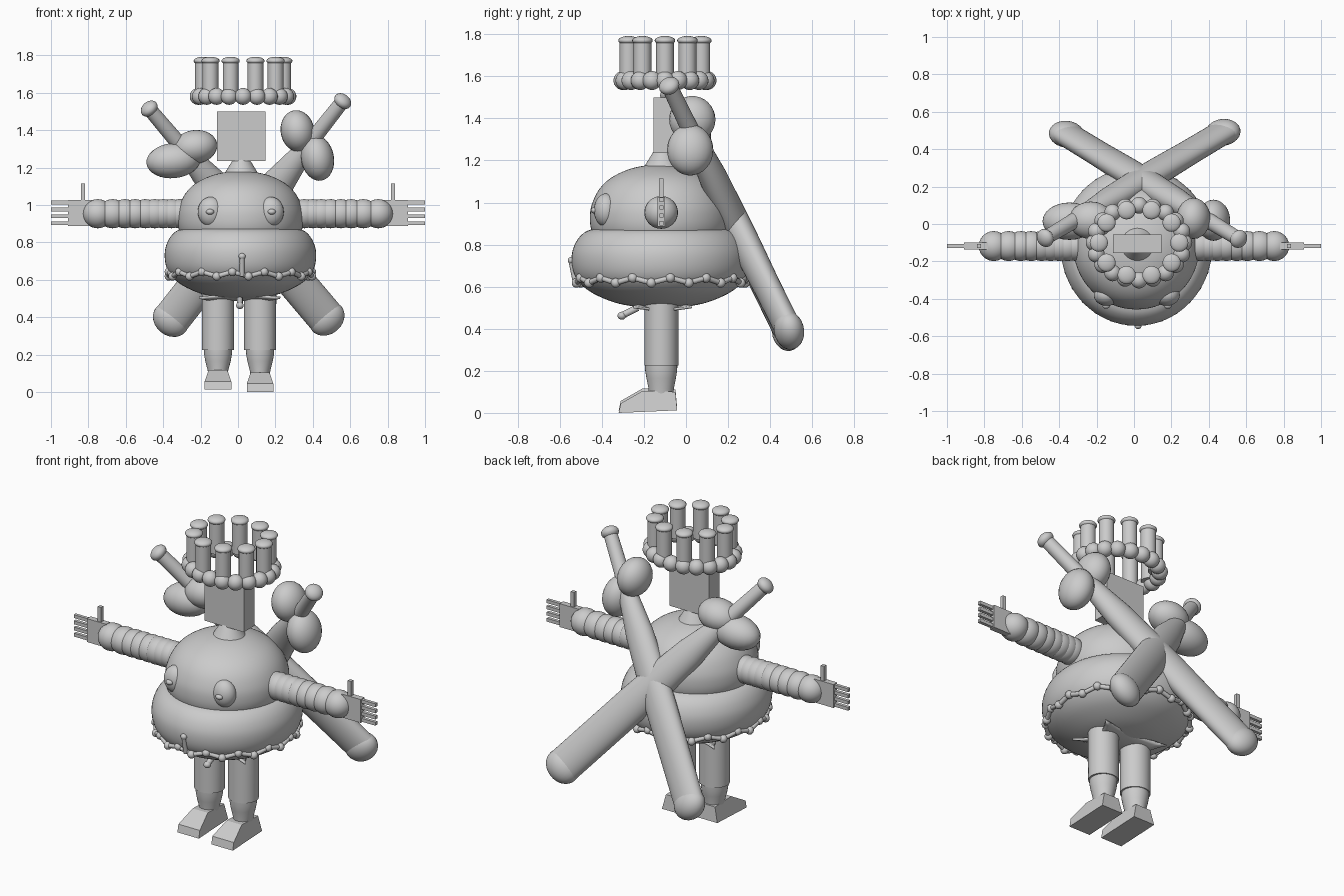
import bpy, bmesh, math
from mathutils import Matrix, Vector

old = bpy.data.objects.get("Cube")
if old:
    bpy.data.objects.remove(old, do_unlink=True)

GREY = (0.6, 0.6, 0.6, 1)
mat = bpy.data.materials.new("plain grey")
mat.use_nodes = True
mat.diffuse_color = GREY
mat.node_tree.nodes["Principled BSDF"].inputs["Base Color"].default_value = GREY

CX, CY = 0.013, -0.12   # body axis


def finish(name, bm, angle=40):
    bmesh.ops.recalc_face_normals(bm, faces=bm.faces)
    me = bpy.data.meshes.new(name)
    bm.to_mesh(me)
    bm.free()
    me.materials.append(mat)
    me.shade_smooth()
    me.set_sharp_from_angle(angle=math.radians(angle))
    ob = bpy.data.objects.new(name, me)
    bpy.context.collection.objects.link(ob)
    return ob


def add_ball(bm, loc, radii, tilt=0, seg=24):
    m = (Matrix.Translation(loc) @ Matrix.Rotation(math.radians(tilt), 4, 'Y')
         @ Matrix.Diagonal((*radii, 1)))
    bmesh.ops.create_uvsphere(bm, u_segments=seg, v_segments=seg * 2 // 3, radius=1, matrix=m)


def add_box(bm, lo, hi):
    lo, hi = Vector(lo), Vector(hi)
    m = Matrix.Translation((lo + hi) / 2) @ Matrix.Diagonal((*(hi - lo), 1))
    bmesh.ops.create_cube(bm, size=1, matrix=m)


def smooth_path(pts, steps=4):
    """Catmull-Rom refinement of a profile."""
    p = [Vector(q) for q in pts]
    p = [p[0]] + p + [p[-1]]
    out = []
    for a, b, c, d in zip(p, p[1:], p[2:], p[3:]):
        for i in range(steps):
            t = i / steps
            out.append(0.5 * (2 * b + (c - a) * t + (2 * a - 5 * b + 4 * c - d) * t * t
                              + (3 * b - a - 3 * c + d) * t ** 3))
    return out + [p[-1]]


def add_lathe(bm, profile, matrix=Matrix(), seg=40):
    """Rings of (x radius, y radius, height), closed at both ends."""
    rings = []
    for rx, ry, h in profile:
        rx, ry = max(rx, 0.001), max(ry, 0.001)
        rings.append([bm.verts.new(matrix @ Vector((rx * math.cos(a), ry * math.sin(a), h)))
                      for a in (math.tau * k / seg for k in range(seg))])
    for r, s in zip(rings, rings[1:]):
        for k in range(seg):
            j = (k + 1) % seg
            bm.faces.new((r[k], r[j], s[j], s[k]))
    bm.faces.new(rings[0])
    bm.faces.new(rings[-1])


def add_rod(bm, a, b, ra, rb=None, seg=20):
    a, b = Vector(a), Vector(b)
    m = Matrix.Translation(a) @ (b - a).to_track_quat('Z', 'Y').to_matrix().to_4x4()
    rb = ra if rb is None else rb
    add_lathe(bm, [(ra, ra, 0), (rb, rb, (b - a).length)], m, seg)


# belly and chest
def body_part(name, pts, squash):
    bm = bmesh.new()
    prof = [(r * squash, r, z) for r, z in smooth_path(pts)]
    add_lathe(bm, prof, Matrix.Translation((CX, CY, 0)), 64)
    return finish(name, bm)


body_part("belly", [(0, .495), (.12, .505), (.22, .525), (.32, .567), (.38, .612), (.412, .66),
                    (.424, .72), (.417, .78), (.385, .838), (.33, .872), (.2, .89), (0, .9)], .955)
body_part("chest", [(.3, .8), (.33, .87), (.337, .93), (.328, .99), (.295, 1.06), (.24, 1.115),
                    (.16, 1.155), (.08, 1.175), (0, 1.18)], 1)

# breasts
bm = bmesh.new()
for x in (-.145, .175):
    add_ball(bm, (x, -.38, .963), (.07, .058, .08))
    add_ball(bm, (x * 1.03, -.435, .963), (.022, .018, .015), seg=12)
finish("breasts", bm)

# neck and block head
bm = bmesh.new()
add_rod(bm, (.018, -.11, 1.16), (.018, -.11, 1.25), .095, .04, 32)
finish("neck", bm)
bm = bmesh.new()
add_box(bm, (-.113, -.155, 1.235), (.147, -.055, 1.5))
finish("head", bm)

# floating crown of posts on a bead ring
bm = bmesh.new()
for k in range(20):
    a = math.tau * k / 20
    add_ball(bm, (.027 + .24 * math.cos(a), -.1 + .2 * math.sin(a), 1.58), (.045, .045, .045), seg=20)
finish("crown_beads", bm)
bm = bmesh.new()
for k in range(10):
    a = math.tau * k / 10
    x, y = .027 + .215 * math.cos(a), -.1 + .182 * math.sin(a)
    add_rod(bm, (x, y, 1.58), (x, y, 1.77), .042, seg=24)
    add_ball(bm, (x, y, 1.77), (.049, .049, .022), seg=20)
finish("crown_posts", bm)

# arms of overlapping balls, flat hands
ARM = (.31, .355, .4, .445, .495, .55, .605, .67, .75)
for side, s in (("left", 1), ("right", -1)):
    bm = bmesh.new()
    for x in ARM:
        add_ball(bm, (s * x, -.118, .953), (.08, .08, .078))
    finish(side + "_arm", bm)
    bm = bmesh.new()
    parts = [((.78, -.135, .887), (.908, -.1, 1.027)), ((.818, -.129, 1.0), (.84, -.107, 1.115))]
    for k in range(4):
        z = .892 + k * .037
        parts.append(((.9, -.127, z), (1, -.108, z + .02)))
    for lo, hi in parts:
        xs = sorted((s * lo[0], s * hi[0]))
        add_box(bm, (xs[0], *lo[1:]), (xs[1], *hi[1:]))
    finish(side + "_hand", bm)

# bead belt: cord, paired knobs
bm = bmesh.new()
N = 28
ring = [Vector((CX + .385 * math.cos(a), CY + .403 * math.sin(a), .63 + .012 * (-1) ** k))
        for k, a in ((k, math.tau * (k + .5) / N) for k in range(N))]
for k, p in enumerate(ring):
    add_ball(bm, p, (.023, .023, .023), seg=14)
    add_rod(bm, p, ring[(k + 1) % N], .013, seg=10)
finish("bead_belt", bm)

# front pin on the belt and small peg below
bm = bmesh.new()
add_rod(bm, (.022, -.525, .62), (.022, -.545, .72), .013, seg=12)
add_ball(bm, (.022, -.545, .725), (.019, .017, .017), seg=14)
finish("belt_pin", bm)
bm = bmesh.new()
add_rod(bm, (.01, -.23, .5), (.01, -.305, .462), .016, seg=12)
add_ball(bm, (.01, -.305, .462), (.021, .021, .019), seg=14)
finish("lower_peg", bm)

# loincloth: thin saddle plate with hollow edges
bm = bmesh.new()
bmesh.ops.create_grid(bm, x_segments=12, y_segments=12, size=1)
for v in bm.verts:
    u, w = v.co.x, v.co.y
    v.co = (.009 + .218 * u * (.72 + .28 * w * w), -.112 + .137 * w * (.72 + .28 * u * u),
            .497 + .025 * w * w * (1 - u * u) + .012 * u * u * w * w)
cloth = finish("loincloth", bm)
sol = cloth.modifiers.new("thickness", 'SOLIDIFY')
sol.thickness = .012

# legs and wedge feet
FOOT = [(-.32, 0), (-.31, .045), (-.205, .105), (-.05, .1), (-.042, .012)]
for side, x, lift in (("left", .118, 0), ("right", -.107, .012)):
    bm = bmesh.new()
    add_lathe(bm, [(.085, .081, .225), (.087, .081, .55)], Matrix.Translation((x, -.117, 0)), 32)
    finish(side + "_thigh", bm)
    bm = bmesh.new()
    add_lathe(bm, [(.05, .058, .07), (.055, .06, .115), (.068, .07, .165), (.074, .076, .2),
                   (.075, .077, .235)], Matrix.Translation((x, -.118, 0)), 32)
    finish(side + "_shin", bm, 60)
    bm = bmesh.new()
    rows = []
    for s in (-1, 1):
        rows.append([bm.verts.new((x + s * (.05 if z > .08 else .071), y, z + lift)) for y, z in FOOT])
        bm.faces.new(rows[-1])
    for k in range(len(FOOT)):
        j = (k + 1) % len(FOOT)
        bm.faces.new((rows[0][k], rows[0][j], rows[1][j], rows[1][k]))
    finish(side + "_foot", bm, 20)

# crossed clubs on the back: oval shaft, rounded butt, thin grip with knob
CLUB = [(.1, .06, 0), (.1, .062, .3), (.1, .068, .55), (.096, .07, .75), (.085, .066, 1.0),
        (.06, .055, 1.18), (.042, .042, 1.32), (.038, .038, 1.59)]


def club(name, low, top):
    low, top = Vector(low), Vector(top)
    d = (top - low).normalized()
    wide = Vector((d.z, 0, -d.x)).normalized()
    m = Matrix((wide, d.cross(wide), d)).transposed().to_4x4()
    m.translation = low
    length = (top - low).length
    bm = bmesh.new()
    add_lathe(bm, [(a, b, h * length / 1.59) for a, b, h in CLUB], m, 32)
    ball = m @ Matrix.Diagonal((.102, .07, .085, 1))
    bmesh.ops.create_uvsphere(bm, u_segments=24, v_segments=16, radius=1, matrix=ball)
    knob = m @ Matrix.Translation((0, 0, length)) @ Matrix.Diagonal((.05, .05, .035, 1))
    bmesh.ops.create_uvsphere(bm, u_segments=20, v_segments=14, radius=1, matrix=knob)
    finish(name, bm)


club("club_rising_left", (-.36, .48, .385), (.56, -.08, 1.555))
club("club_rising_right", (.475, .49, .392), (-.475, -.075, 1.515))

# paired lobes on each club
bm = bmesh.new()
add_ball(bm, (.318, .03, 1.395), (.09, .11, .112), -10)
add_ball(bm, (.425, .02, 1.25), (.088, .11, .122), -10)
finish("left_club_lobes", bm)
bm = bmesh.new()
add_ball(bm, (-.23, .02, 1.31), (.12, .1, .09), -8)
add_ball(bm, (-.345, .015, 1.237), (.145, .1, .094), -6)
finish("right_club_lobes", bm)
